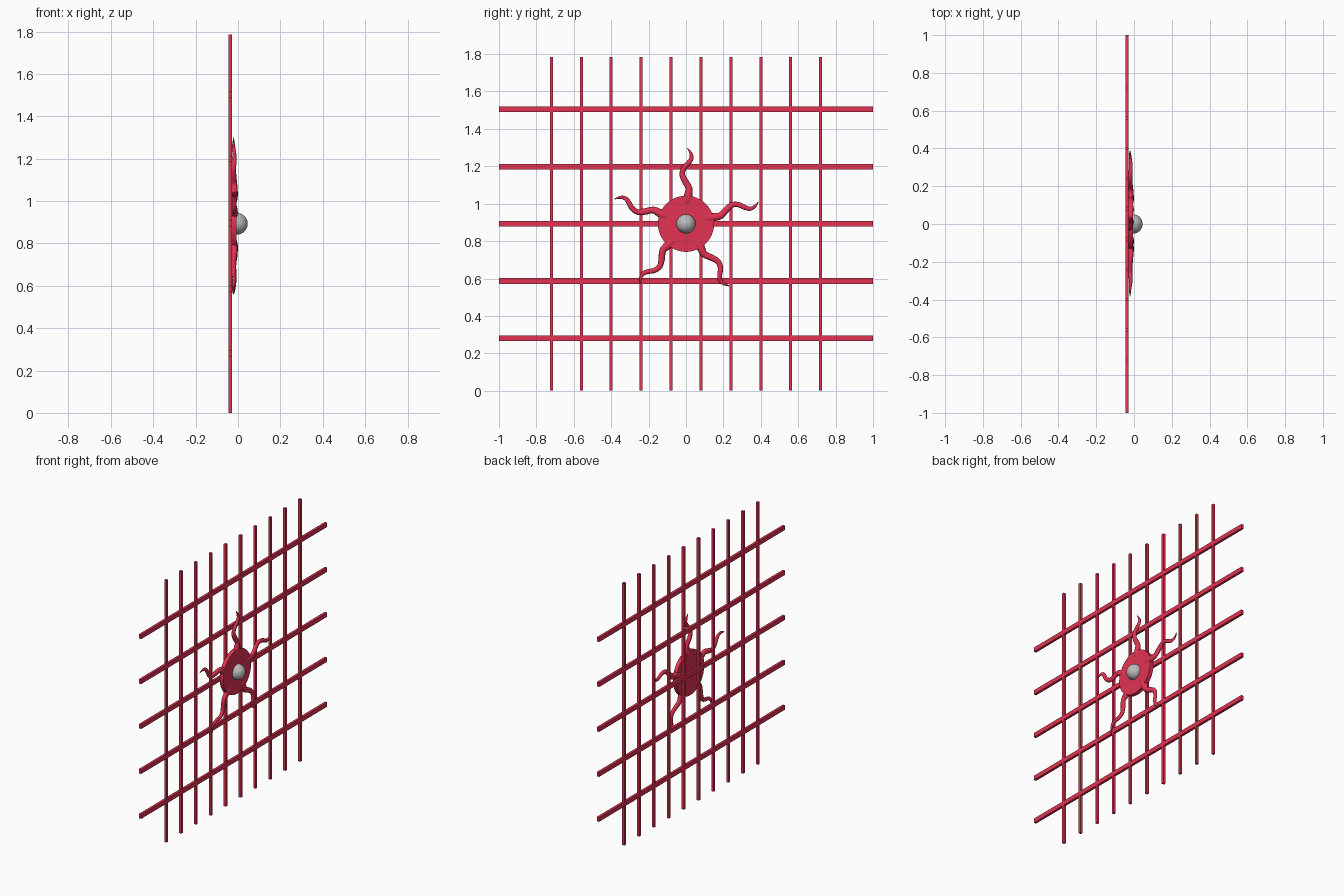
import bpy, bmesh, math
from mathutils import Vector, Matrix

if "Cube" in bpy.data.objects:
    bpy.data.objects.remove(bpy.data.objects["Cube"])


def material(name, rgb):
    m = bpy.data.materials.new(name)
    m.diffuse_color = (*rgb, 1)
    m.use_nodes = True
    m.node_tree.nodes["Principled BSDF"].inputs["Base Color"].default_value = m.diffuse_color
    return m


RED = material("crimson", (0.76, 0.033, 0.085))
GREY = material("grey", (0.50, 0.50, 0.50))
CZ = 0.8925  # height of the emblem centre


def finish(bm, name, mat, smooth=False):
    bmesh.ops.recalc_face_normals(bm, faces=bm.faces)
    me = bpy.data.meshes.new(name)
    bm.to_mesh(me)
    bm.free()
    me.materials.append(mat)
    ob = bpy.data.objects.new(name, me)
    bpy.context.collection.objects.link(ob)
    if smooth:
        bpy.context.view_layer.objects.active = ob
        ob.select_set(True)
        bpy.ops.object.shade_smooth_by_angle(angle=math.radians(40))
        ob.select_set(False)
    return ob


def box(name, centre, size):
    bm = bmesh.new()
    bmesh.ops.create_cube(bm, size=1, matrix=Matrix.Translation(centre) @ Matrix.Diagonal((*size, 1)))
    finish(bm, name, RED)


# grille bars
for i in range(10):
    box(f"vertical_bar_{i + 1}", (-0.0375, -0.72 + 0.16 * i, 0.8925), (0.0165, 0.016, 1.785))
for i in range(5):
    box(f"horizontal_bar_{i + 1}", (-0.0375, 0, 0.2805 + 0.306 * i), (0.017, 2.0, 0.03))

# round plate in front of the grille
to_x = Matrix.Rotation(math.pi / 2, 4, 'Y')
bm = bmesh.new()
bmesh.ops.create_cone(bm, cap_ends=True, segments=48, radius1=0.15, radius2=0.15, depth=0.027,
                      matrix=Matrix.Translation((-0.0195, 0, CZ)) @ to_x)
finish(bm, "round_plate", RED, True)

# half-ball knob
bm = bmesh.new()
bmesh.ops.create_uvsphere(bm, u_segments=32, v_segments=16, radius=0.051,
                          matrix=Matrix.Translation((-0.005, 0, CZ)) @ to_x)
bmesh.ops.bisect_plane(bm, geom=bm.verts[:] + bm.edges[:] + bm.faces[:],
                       plane_co=(-0.012, 0, 0), plane_no=(-1, 0, 0), clear_outer=True)
bmesh.ops.holes_fill(bm, edges=bm.edges)
finish(bm, "knob", GREY, True)

# wavy ray: (distance out, sideways, half width)
PATH = [(0.098, -0.003, 0.006), (0.106, -0.004, 0.020), (0.125, -0.007, 0.025), (0.155, -0.012, 0.022),
        (0.19, -0.016, 0.018), (0.23, 0.006, 0.017), (0.265, 0.020, 0.015), (0.30, 0.010, 0.014),
        (0.325, -0.013, 0.013), (0.35, -0.029, 0.011), (0.377, -0.026, 0.008), (0.405, -0.008, 0.002)]


def smooth_path(pts, n=4):
    p = [Vector(q) for q in pts]
    p = [2 * p[0] - p[1]] + p + [2 * p[-1] - p[-2]]
    out = []
    for a, b, c, d in zip(p, p[1:], p[2:], p[3:]):
        for k in range(n):
            t = k / n
            out.append(0.5 * (2 * b + (c - a) * t + (2 * a - 5 * b + 4 * c - d) * t * t
                              + (3 * b - a - 3 * c + d) * t ** 3))
    return out + [p[-2]]


def ray(name, angle):
    pts = smooth_path(PATH)
    out = Vector((0, math.cos(angle), math.sin(angle)))
    side = Vector((0, -math.sin(angle), math.cos(angle)))
    bm = bmesh.new()
    rings = []
    for i, p in enumerate(pts):
        tan = pts[min(i + 1, len(pts) - 1)] - pts[max(i - 1, 0)]
        tan = Vector((tan.x, tan.y)).normalized()
        across = out * -tan.y + side * tan.x
        x = -0.019 + 0.002 * math.sin(p.x * 45)
        c = Vector((x, 0, CZ)) + out * p.x + side * p.y
        rings.append([bm.verts.new(c + across * p.z * math.cos(a) + Vector((0.75 * p.z * math.sin(a), 0, 0)))
                      for a in [math.tau * k / 12 for k in range(12)]])
    for r, s in zip(rings, rings[1:]):
        for k in range(12):
            bm.faces.new((r[k], r[(k + 1) % 12], s[(k + 1) % 12], s[k]))
    bm.faces.new(rings[0])
    bm.faces.new(rings[-1])
    finish(bm, name, RED, True)


for i in range(5):
    ray(f"wavy_ray_{i + 1}", math.radians(90 + 72 * i))
